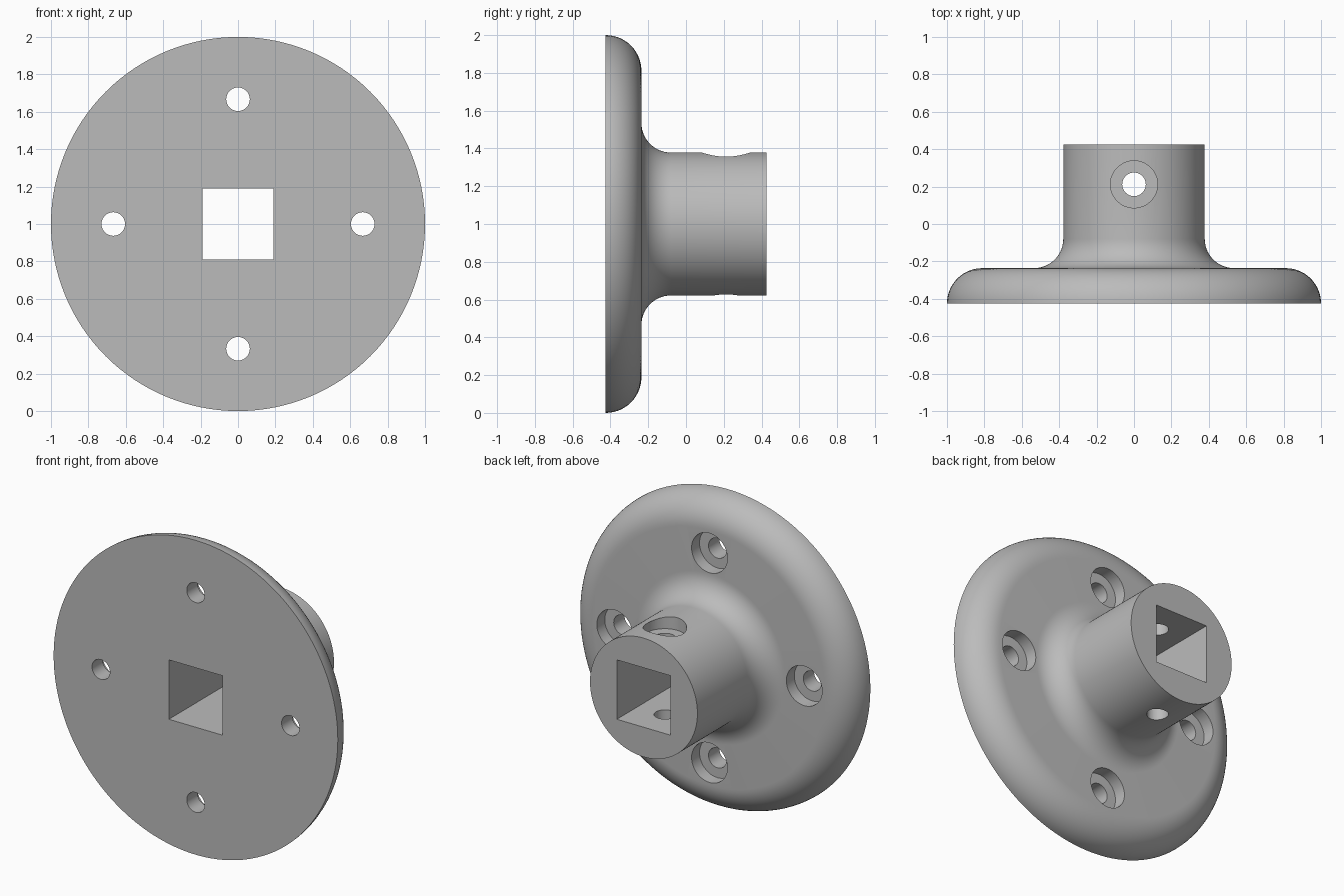
import bpy, bmesh
from math import sin, cos, pi, radians
from mathutils import Matrix, Vector

if "Cube" in bpy.data.objects:
    bpy.data.objects.remove(bpy.data.objects["Cube"])

# Main dimensions
BACK, FLANGE, END = -0.425, -0.236, 0.425   # positions along y
HUB_R, FILLET, ROUND = 0.378, 0.157, 0.189
HOLE_R, BORE_R, BORE_DEPTH = 0.063, 0.126, 0.08
SCREW_RING, SET_SCREW_Y = 0.667, 0.212
CENTRE = Vector((0, 0, 1))

grey = bpy.data.materials.new("plain grey")
grey.use_nodes = True
grey.diffuse_color = (0.5, 0.5, 0.5, 1)
grey.node_tree.nodes["Principled BSDF"].inputs["Base Color"].default_value = (0.5, 0.5, 0.5, 1)


def to_object(name, bm):
    mesh = bpy.data.meshes.new(name)
    bm.to_mesh(mesh)
    bm.free()
    obj = bpy.data.objects.new(name, mesh)
    bpy.context.collection.objects.link(obj)
    return obj


def arc(r, y, radius, start, end, steps=14):
    """Points (r, y) along an arc, angles in degrees."""
    angles = [radians(start + (end - start) * i / steps) for i in range(steps + 1)]
    return [(r + radius * cos(a), y + radius * sin(a)) for a in angles]


# Flange and hub: one profile spun round the y axis
profile = arc(1 - ROUND, BACK, ROUND, 0, 90)
profile += arc(HUB_R + FILLET, FLANGE + FILLET, FILLET, 270, 180)
profile.append((HUB_R, END))

bm = bmesh.new()
verts = [bm.verts.new((r, y, 1)) for r, y in profile]
edges = [bm.edges.new(pair) for pair in zip(verts, verts[1:])]
bmesh.ops.spin(bm, geom=verts + edges, cent=CENTRE, axis=(0, 1, 0),
               angle=2 * pi, steps=128, use_merge=True)
bmesh.ops.remove_doubles(bm, verts=bm.verts[:], dist=0.0001)
bmesh.ops.holes_fill(bm, edges=[e for e in bm.edges if e.is_boundary], sides=0)
bmesh.ops.recalc_face_normals(bm, faces=bm.faces[:])
flange = to_object("flange_with_hub", bm)


def cut(cutter):
    """Subtract a cutter from the flange and remove it."""
    mod = flange.modifiers.new("cut", "BOOLEAN")
    mod.operation, mod.solver, mod.object = "DIFFERENCE", "EXACT", cutter
    bpy.context.view_layer.objects.active = flange
    bpy.ops.object.modifier_apply(modifier=mod.name)
    bpy.data.objects.remove(cutter)


def drill(start, end, radius):
    """Cut a round hole between two points."""
    start, end = Vector(start), Vector(end)
    turn = (end - start).to_track_quat("Z", "Y").to_matrix().to_4x4()
    bm = bmesh.new()
    bmesh.ops.create_cone(bm, cap_ends=True, segments=48, radius1=radius, radius2=radius,
                          depth=(end - start).length,
                          matrix=Matrix.Translation((start + end) / 2) @ turn)
    cut(to_object("drill", bm))


# Square socket right through the middle
bm = bmesh.new()
bmesh.ops.create_cube(bm, size=1, matrix=Matrix.Translation(CENTRE)
                      @ Matrix.Diagonal((HUB_R, 2, HUB_R, 1)))
cut(to_object("square_cutter", bm))

# Four counterbored screw holes
for i in range(4):
    x, z = SCREW_RING * cos(i * pi / 2), 1 + SCREW_RING * sin(i * pi / 2)
    drill((x, FLANGE - BORE_DEPTH, z), (x, 0, z), BORE_R)
    drill((x, -0.6, z), (x, 0, z), HOLE_R)

# Cross hole through the hub, counterbored at the top
top = 1 + HUB_R
drill((0, SET_SCREW_Y, top - BORE_DEPTH), (0, SET_SCREW_Y, top + 0.2), BORE_R)
drill((0, SET_SCREW_Y, 0.5), (0, SET_SCREW_Y, 1.6), HOLE_R)

# Finish: one colour, smooth curves with sharp edges
flange.data.materials.clear()
flange.data.materials.append(grey)
for face in flange.data.polygons:
    face.material_index = 0
bpy.ops.object.select_all(action="DESELECT")
flange.select_set(True)
bpy.context.view_layer.objects.active = flange
bpy.ops.object.shade_smooth_by_angle(angle=radians(30))
